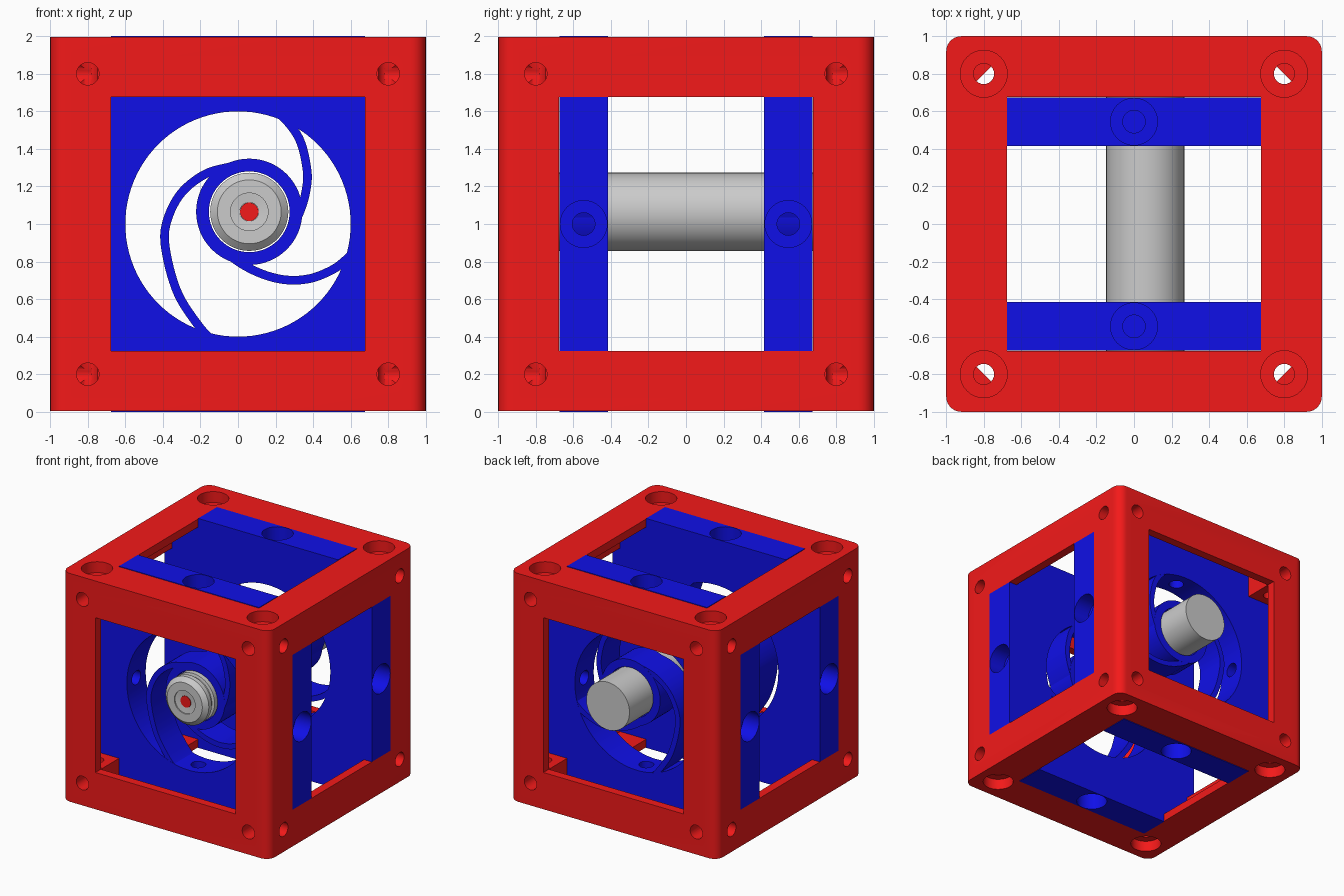
import bpy, bmesh, math
from mathutils import Vector

if "Cube" in bpy.data.objects:
    bpy.data.objects.remove(bpy.data.objects["Cube"])

def material(name, col):
    m = bpy.data.materials.new(name)
    m.diffuse_color = col
    m.use_nodes = True
    m.node_tree.nodes["Principled BSDF"].inputs["Base Color"].default_value = m.diffuse_color
    return m

RED = material("red_plastic", (0.9, 0.01, 0.01, 1))
BLUE = material("blue_plastic", (0.005, 0.005, 0.8, 1))

def to_object(bm, name):
    bmesh.ops.recalc_face_normals(bm, faces=bm.faces[:])
    me = bpy.data.meshes.new(name)
    bm.to_mesh(me)
    bm.free()
    ob = bpy.data.objects.new(name, me)
    bpy.context.collection.objects.link(ob)
    return ob

def prism(name, pts, lo, hi, axis):
    """Extrude a 2D outline between lo and hi along an axis."""
    place = {'x': lambda u, v, t: (t, u, v),
             'y': lambda u, v, t: (u, t, v),
             'z': lambda u, v, t: (u, v, t)}[axis]
    bm = bmesh.new()
    a = [bm.verts.new(place(u, v, lo)) for u, v in pts]
    b = [bm.verts.new(place(u, v, hi)) for u, v in pts]
    bm.faces.new(a)
    bm.faces.new(b)
    n = len(pts)
    for i in range(n):
        j = (i + 1) % n
        bm.faces.new((a[i], a[j], b[j], b[i]))
    return to_object(bm, name)

def circle(cu, cv, r, n=32):
    return [(cu + r * math.cos(2 * math.pi * i / n), cv + r * math.sin(2 * math.pi * i / n)) for i in range(n)]

def rect(hu, hv, cu=0, cv=0):
    return [(cu - hu, cv - hv), (cu + hu, cv - hv), (cu + hu, cv + hv), (cu - hu, cv + hv)]

def cut(ob, cutter):
    cutter.hide_render = True
    mod = ob.modifiers.new("cut", 'BOOLEAN')
    mod.operation, mod.solver, mod.object = 'DIFFERENCE', 'EXACT', cutter
    bpy.context.view_layer.objects.active = ob
    bpy.ops.object.modifier_apply(modifier=mod.name)
    bpy.data.objects.remove(cutter)

def finish(ob, mat=None):
    ob.data.materials.clear()
    if mat:
        ob.data.materials.append(mat)
    for p in ob.data.polygons:
        p.material_index = 0
    bpy.ops.object.select_all(action='DESELECT')
    ob.select_set(True)
    bpy.context.view_layer.objects.active = ob
    bpy.ops.object.shade_smooth_by_angle(angle=math.radians(30))

W, I = 0.675, 0.925        # window half width, inner shell half width
SIGNS = (-1, 1)

# Red cube frame: rounded outline, hollow with solid corners and diagonal posts
outline = []
for k, (sx, sy) in enumerate(((1, 1), (-1, 1), (-1, -1), (1, -1))):
    for i in range(9):
        a = math.pi / 2 * (k + i / 8)
        outline.append((sx * 0.92 + 0.08 * math.cos(a), sy * 0.92 + 0.08 * math.sin(a)))
frame = prism("cube_frame", outline, 0.005, 1.995, 'z')
octagon = [(I, W), (W, I), (-W, I), (-I, W), (-I, -W), (-W, -I), (W, -I), (I, -W)]
cross = [(W, I), (-W, I), (-W, W), (-I, W), (-I, -W), (-W, -W),
         (-W, -I), (W, -I), (W, -W), (I, -W), (I, W), (W, W)]
cut(frame, prism("c", cross, 1 - I, 1 + I, 'z'))
cut(frame, prism("c", octagon, 1 - W, 1 + W, 'z'))
cut(frame, prism("c", rect(W, W), -0.5, 2.5, 'z'))
for ax in 'xy':
    cut(frame, prism("c", rect(W, W, 0, 1), -1.5, 1.5, ax))

# Screw holes in the frame corners
for sx in SIGNS:
    for sy in SIGNS:
        for sz in SIGNS:
            z = 1 + sz
            c = (sx * 0.8, sy * 0.8)
            cut(frame, prism("c", circle(*c, 0.055, 24), z - sz * 0.34, z + sz * 0.1, 'z'))
            cut(frame, prism("c", circle(*c, 0.125), z - sz * 0.1, z + sz * 0.1, 'z'))
            cz = 1 + sz * 0.8
            cut(frame, prism("c", circle(sy * 0.8, cz, 0.06, 24), sx * 0.78, sx * 1.1, 'x'))
            cut(frame, prism("c", circle(sx * 0.8, cz, 0.06, 24), sy * 0.78, sy * 1.1, 'y'))
finish(frame, RED)

# Spiral spring arms: centre line points (x, z)
CX, CZ = 0.06, 1.065
ARMS = [
    [(0.17, 1.62), (0.245, 1.565), (0.328, 1.45), (0.366, 1.30), (0.366, 1.20), (0.335, 1.08), (0.27, 0.95), (0.17, 0.85)],
    [(-0.13, 0.37), (-0.215, 0.465), (-0.32, 0.63), (-0.38, 0.835), (-0.385, 0.99), (-0.31, 1.155), (-0.176, 1.265), (-0.02, 1.31)],
    [(0.64, 0.88), (0.575, 0.81), (0.50, 0.755), (0.385, 0.71), (0.26, 0.702), (0.13, 0.733), (0.0, 0.80), (-0.10, 0.89)],
]

def arm_outline(ctrl, width=0.046, steps=6):
    p = [Vector(q) for q in ctrl]
    p = [2 * p[0] - p[1]] + p + [2 * p[-1] - p[-2]]
    line = []
    for i in range(1, len(p) - 2):
        for s in range(steps):
            t = s / steps
            a, b, c, d = p[i - 1:i + 3]
            line.append(0.5 * (2 * b + (c - a) * t + (2 * a - 5 * b + 4 * c - d) * t * t
                               + (3 * b - a - 3 * c + d) * t ** 3))
    line.append(p[-2])
    left, right = [], []
    for i, q in enumerate(line):
        d = (line[min(i + 1, len(line) - 1)] - line[max(i - 1, 0)]).normalized()
        n = Vector((-d.y, d.x)) * width / 2
        left.append(tuple(q + n))
        right.append(tuple(q - n))
    return left + right[::-1]

# Blue holder plates, front and back
plate_outline = [(1, W), (I, W), (I, I), (W, I), (W, 1)]
for s, side in ((-1, "front"), (1, "back")):
    lo, hi = sorted((s * 0.415, s * 0.674))
    pts = list(plate_outline)
    pts += [(-x, z) for x, z in reversed(plate_outline)]
    pts += [(x, -z) for x, z in reversed(pts)]
    plate = prism(side + "_plate", [(x, z + 1) for x, z in pts], lo, hi, 'y')
    cut(plate, prism("c", circle(0, 1, 0.6, 96), -1, 1, 'y'))
    y = s * 0.545
    for e in SIGNS:
        for r, depth in ((0.06, 0.45), (0.125, 0.15)):
            cut(plate, prism("c", circle(y, 1, r), e * (1 - depth), e * 1.1, 'x'))
            cut(plate, prism("c", circle(0, y, r), 1 + e * (1 - depth), 1 + e * 1.1, 'z'))
    finish(plate, BLUE)
    # ring that grips the tube
    ring = prism(side + "_ring", circle(CX, CZ, 0.283, 64), lo, hi, 'y')
    cut(ring, prism("c", circle(CX, CZ, 0.215, 64), -1, 1, 'y'))
    finish(ring, BLUE)
    for k, ctrl in enumerate(ARMS):
        arm = prism(f"{side}_spring_arm_{k + 1}", arm_outline(ctrl), lo + 0.001, hi - 0.001, 'y')
        cut(arm, prism("c", circle(CX, CZ, 0.217, 64), -1, 1, 'y'))
        finish(arm, BLUE)

def lathe(name, profile, mat=None, n=64):
    """Revolve (radius, y) points around the tube axis."""
    bm = bmesh.new()
    vs = [bm.verts.new((CX + r, y, CZ)) for r, y in profile]
    es = [bm.edges.new(e) for e in zip(vs, vs[1:])]
    bmesh.ops.spin(bm, geom=vs + es, cent=(CX, 0, CZ), axis=(0, 1, 0), angle=2 * math.pi, steps=n)
    bmesh.ops.remove_doubles(bm, verts=bm.verts[:], dist=0.0001)
    finish(to_object(bm, name), mat)

# Grey tube with grooved, chamfered nose and a red lens
lathe("tube", [(0, -0.79), (0.05, -0.79), (0.05, -0.805), (0.1, -0.81), (0.1, -0.82), (0.17, -0.82),
               (0.208, -0.785), (0.208, -0.745), (0.185, -0.74), (0.185, -0.71), (0.208, -0.705),
               (0.208, 0.99), (0, 0.99)])
lathe("lens", [(0, -0.808), (0.049, -0.808), (0.049, -0.785), (0, -0.785)], RED, 32)
